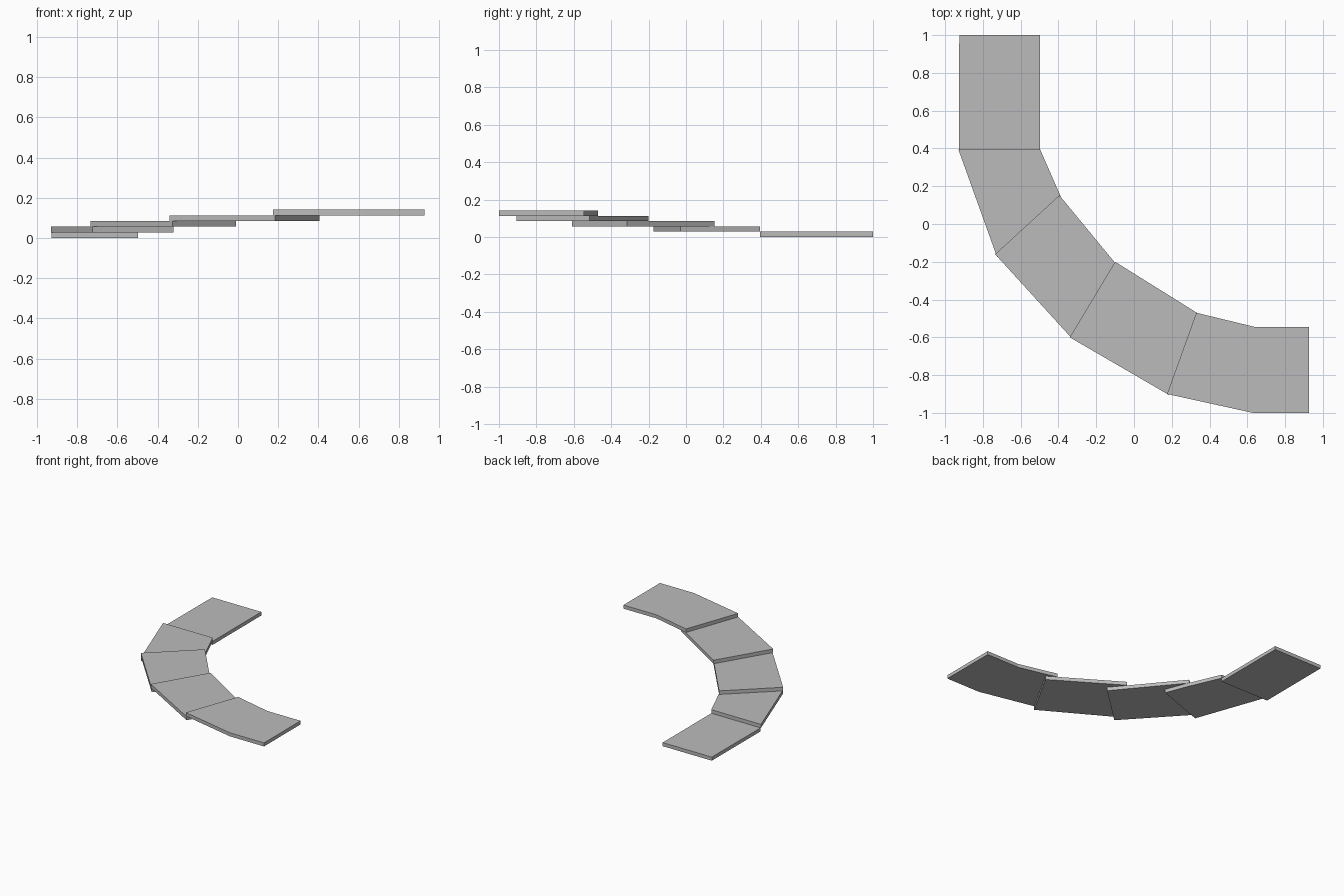
import bpy
import bmesh

cube = bpy.data.objects.get("Cube")
if cube:
    bpy.data.objects.remove(cube, do_unlink=True)

THICKNESS = 0.0282

# Single stone colour
stone = bpy.data.materials.new("plain_grey")
stone.use_nodes = True
grey = (0.5, 0.5, 0.5, 1)
stone.diffuse_color = grey
stone.node_tree.nodes["Principled BSDF"].inputs["Base Color"].default_value = grey


def add_step(name, outline, level):
    """Extrude a flat outline into a slab at the given stair level."""
    bm = bmesh.new()
    base = bm.faces.new([bm.verts.new((x, y, level * THICKNESS)) for x, y in outline])
    top = bmesh.ops.extrude_face_region(bm, geom=[base], use_keep_orig=True)
    verts = [v for v in top["geom"] if isinstance(v, bmesh.types.BMVert)]
    bmesh.ops.translate(bm, verts=verts, vec=(0, 0, THICKNESS))
    bmesh.ops.recalc_face_normals(bm, faces=bm.faces)
    mesh = bpy.data.meshes.new(name)
    bm.to_mesh(mesh)
    bm.free()
    mesh.materials.append(stone)
    bpy.context.collection.objects.link(bpy.data.objects.new(name, mesh))


# Steps from lowest to highest; the middle ones tuck under the next slab
steps = {
    "bottom_step": [(-0.925, 1), (-0.927, 0.395), (-0.497, 0.395), (-0.497, 1)],
    "second_step": [(-0.93, 0.395), (-0.725, -0.175), (-0.32, -0.03), (-0.39, 0.15), (-0.497, 0.395)],
    "third_step": [(-0.735, -0.16), (-0.325, -0.61), (-0.01, -0.315), (-0.395, 0.152)],
    "fourth_step": [(-0.34, -0.6), (0.185, -0.905), (0.405, -0.515), (-0.1, -0.2)],
    "top_step": [(0.175, -0.9), (0.63, -1), (0.927, -1), (0.927, -0.545), (0.64, -0.545), (0.33, -0.47)],
}
for level, (name, outline) in enumerate(steps.items()):
    add_step(name, outline, level)
